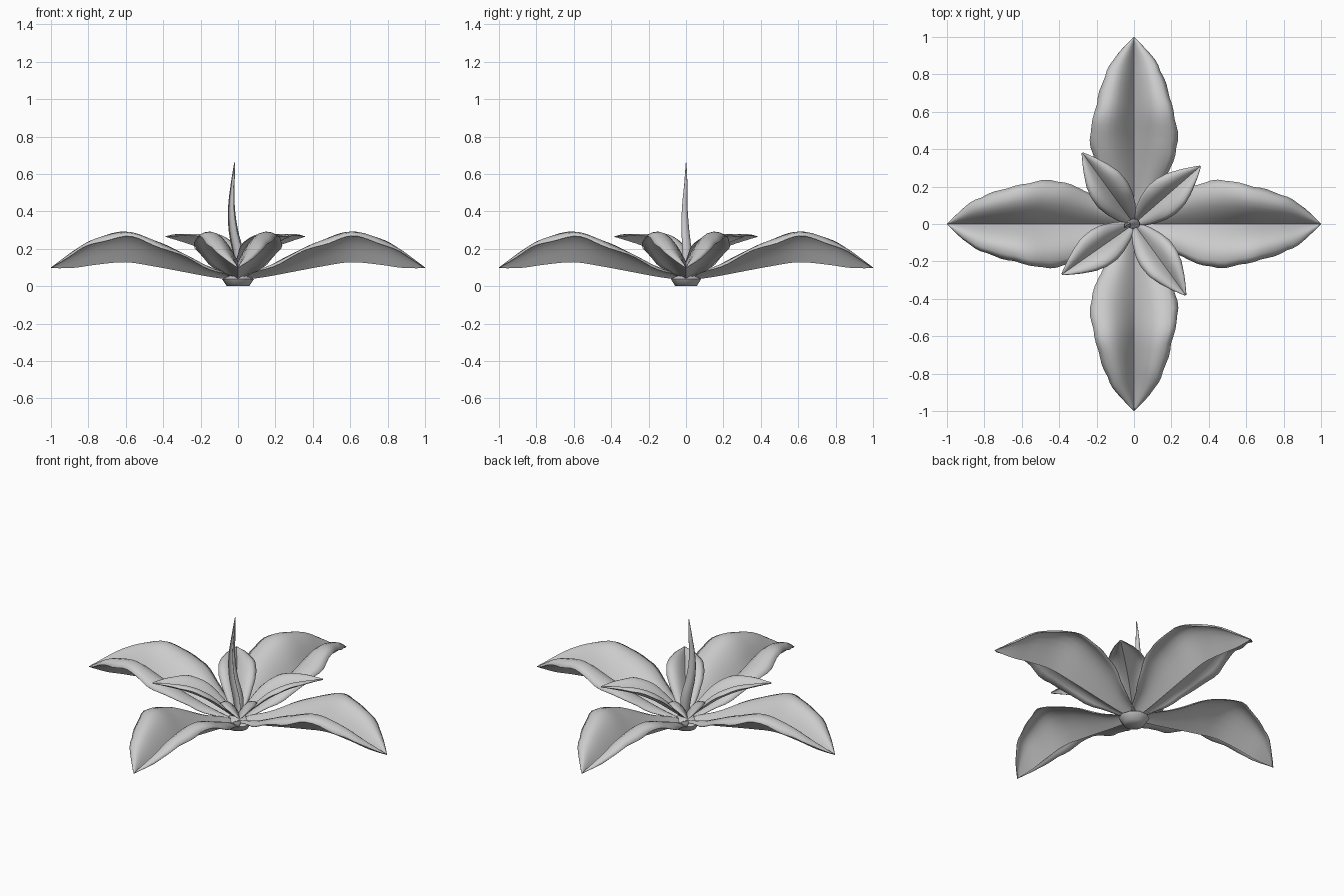
import bpy, bmesh, math
from mathutils import Matrix

if "Cube" in bpy.data.objects:
    bpy.data.objects.remove(bpy.data.objects["Cube"])


def spline(rows, t):
    # smooth interpolation through the control rows
    n = len(rows) - 1
    i = min(int(t * n), n - 1)
    f = t * n - i
    p0, p1, p2, p3 = (rows[max(0, min(n, i + k))] for k in (-1, 0, 1, 2))
    return [0.5 * (2 * b + (c - a) * f + (2 * a - 5 * b + 4 * c - d) * f * f
                   + (3 * b - a - 3 * c + d) * f ** 3)
            for a, b, c, d in zip(p0, p1, p2, p3)]


def finish(name, bm, thickness=0):
    bmesh.ops.remove_doubles(bm, verts=bm.verts, dist=0.0005)
    bmesh.ops.recalc_face_normals(bm, faces=bm.faces)
    me = bpy.data.meshes.new(name)
    bm.to_mesh(me)
    bm.free()
    ob = bpy.data.objects.new(name, me)
    bpy.context.collection.objects.link(ob)
    if thickness:
        mod = ob.modifiers.new("thickness", 'SOLIDIFY')
        mod.thickness = thickness
        mod.offset = 0
    bpy.context.view_layer.objects.active = ob
    ob.select_set(True)
    bpy.ops.object.shade_smooth_by_angle(angle=math.radians(60))
    ob.select_set(False)
    return ob


def leaf(name, rows, angle, wave=0.0, steps=28, across=14):
    # rows: radius, midrib height, half width, lift of the side bulges
    bm = bmesh.new()
    grid = []
    for i in range(steps + 1):
        t = i / steps
        r, z, w, lift = spline(rows, t)
        w = max(w, 0)
        line = []
        for j in range(across + 1):
            u = 2 * j / across - 1
            a = abs(u)
            ripple = wave * math.sin(t * 24 + (1.2 if u > 0 else 0)) * a ** 3 * min(1, w * 8)
            # creased midrib, bulging halves, edges rolled slightly down
            h = lift * math.sin(math.pi / 2 * (a / 0.72) ** 0.95) + ripple
            line.append(bm.verts.new((r, u * w + math.copysign(ripple, u), z + h)))
        grid.append(line)
    for p, q in zip(grid, grid[1:]):
        for j in range(across):
            bm.faces.new((p[j], q[j], q[j + 1], p[j + 1]))
    bm.transform(Matrix.Rotation(math.radians(angle), 4, 'Z'))
    return finish(name, bm, 0.004)


# four large arching outer leaves
outer = [(0.03, 0.035, 0.045, 0.02), (0.15, 0.052, 0.11, 0.05),
         (0.30, 0.08, 0.19, 0.095), (0.45, 0.108, 0.23, 0.138),
         (0.60, 0.13, 0.205, 0.158), (0.75, 0.118, 0.165, 0.14),
         (0.88, 0.10, 0.105, 0.085), (1.0, 0.098, 0.0, 0.0)]
for k in range(4):
    leaf(f"outer_leaf_{k + 1}", outer, 90 * k, 0.007)

# four short inner leaves between them
inner = [(0.02, 0.06, 0.03, 0.02), (0.09, 0.11, 0.07, 0.05),
         (0.18, 0.17, 0.10, 0.068), (0.28, 0.215, 0.095, 0.06),
         (0.38, 0.243, 0.055, 0.033), (0.47, 0.265, 0.004, 0.0)]
for k, ang in enumerate((41, 126, 215, 306)):
    leaf(f"inner_leaf_{k + 1}", inner, ang, 0.003, 20, 10)

# upright rolled young leaf
shoot = [(0.01, 0.0, 0.06, 0.02), (0.0, 0.0, 0.18, 0.028),
         (-0.025, -0.008, 0.30, 0.024), (-0.035, -0.01, 0.42, 0.017),
         (-0.028, -0.003, 0.55, 0.009), (-0.018, 0.0, 0.66, 0.001)]
bm = bmesh.new()
rings = []
for i in range(21):
    x, y, z, r = spline(shoot, i / 20)
    rings.append([bm.verts.new((x + r * math.cos(a), y + r * math.sin(a), z))
                  for a in (math.radians(-40 + 250 * j / 10) for j in range(11))])
for p, q in zip(rings, rings[1:]):
    for j in range(10):
        bm.faces.new((p[j], p[j + 1], q[j + 1], q[j]))
finish("young_shoot", bm, 0.003)

# faceted base
bm = bmesh.new()
levels = [[bm.verts.new((r * math.cos(math.tau * j / 10), r * math.sin(math.tau * j / 10), z))
           for j in range(10)]
          for r, z in ((0.06, 0.0), (0.085, 0.038), (0.06, 0.05), (0.03, 0.065))]
for p, q in zip(levels, levels[1:]):
    for j in range(10):
        bm.faces.new((p[j], p[(j + 1) % 10], q[(j + 1) % 10], q[j]))
bm.faces.new(levels[0][::-1])
bm.faces.new(levels[-1])
finish("base", bm)
